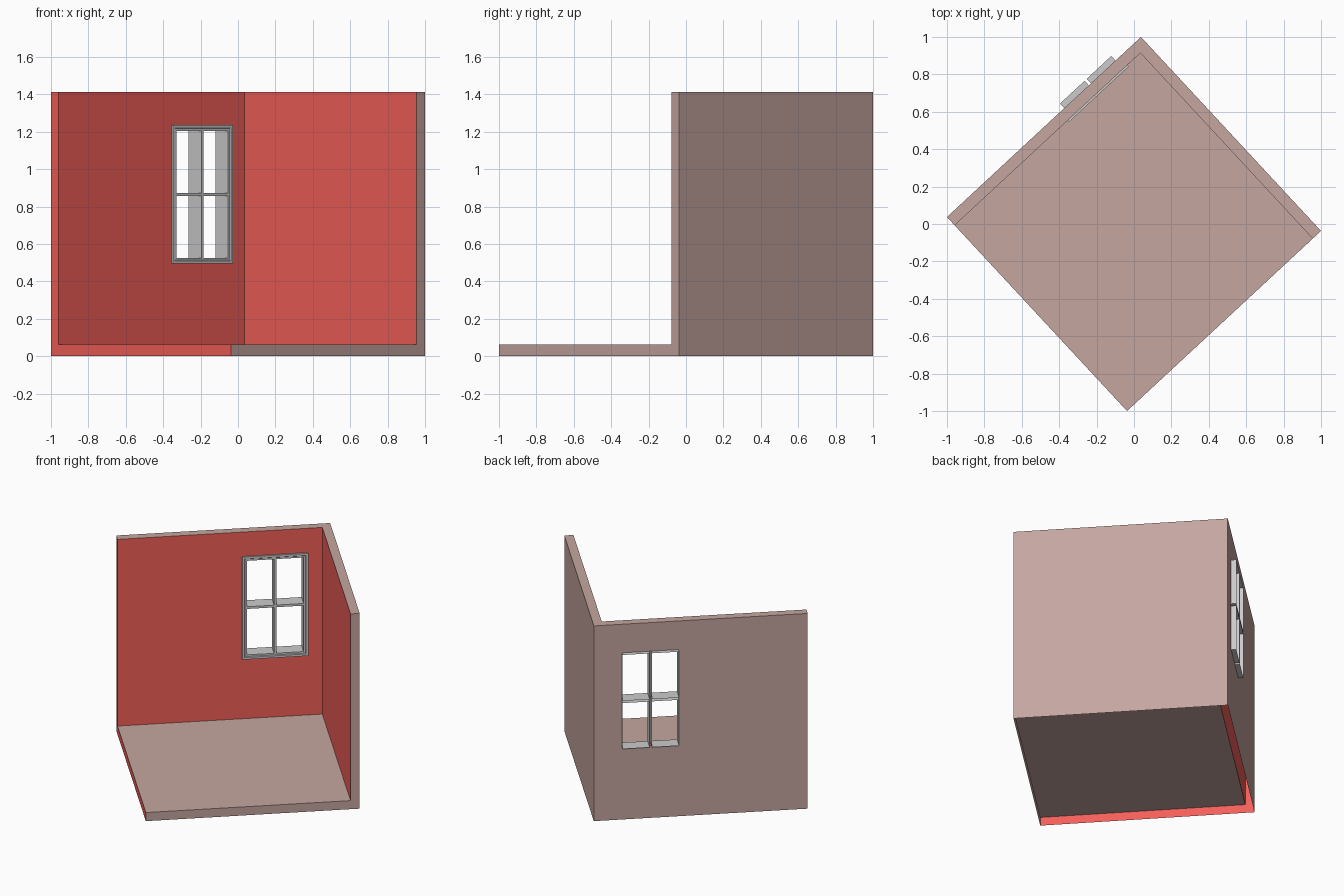
import bpy, bmesh, math
from mathutils import Vector

if "Cube" in bpy.data.objects:
    bpy.data.objects.remove(bpy.data.objects["Cube"])

S, I, F, H = 0.7077, 0.647, 0.062, 1.412   # half side, inner wall plane, floor top, height
TURN = math.radians(42.87)
WU, WZ = 0.335, 0.865                      # window centre along wall, in height
HW, HH = 0.187, 0.34                       # half size of the wall opening
FRONT, BACK = 0.641, 0.741                 # window depth range
BAR = 0.008                                # half width of glazing bars


def material(name, rgb):
    m = bpy.data.materials.new(name)
    m.diffuse_color = (*rgb, 1)
    m.use_nodes = True
    m.node_tree.nodes["Principled BSDF"].inputs["Base Color"].default_value = m.diffuse_color
    return m


def face(bm, pts, normal, mat=0):
    """Polygon turned to face the given direction."""
    f = bm.faces.new([bm.verts.new(p) for p in pts])
    f.normal_update()
    if f.normal.dot(Vector(normal)) < 0:
        f.normal_flip()
    f.material_index = mat


def rect(u, z, hw, hh, v):
    return [(u - hw, v, z - hh), (u + hw, v, z - hh), (u + hw, v, z + hh), (u - hw, v, z + hh)]


def loft(bm, loops, mat=0):
    """Quads between successive four-point loops."""
    rings = [[bm.verts.new(p) for p in l] for l in loops]
    for a, b in zip(rings, rings[1:]):
        for i in range(4):
            j = (i + 1) % 4
            bm.faces.new((a[i], a[j], b[j], b[i])).material_index = mat


def finish(bm, name, mats=()):
    bmesh.ops.remove_doubles(bm, verts=bm.verts, dist=1e-5)
    me = bpy.data.meshes.new(name)
    bm.to_mesh(me)
    bm.free()
    for m in mats:
        me.materials.append(m)
    ob = bpy.data.objects.new(name, me)
    ob.rotation_euler.z = TURN
    bpy.context.collection.objects.link(ob)
    return ob


brown = material("brown", (0.56, 0.38, 0.35))
red = material("red", (0.90, 0.115, 0.10))

# Room shell: thin open-bottomed surfaces, floor and two hollow walls
bm = bmesh.new()
face(bm, [(-S, -S, F), (I, -S, F), (I, I, F), (-S, I, F)], (0, 0, 1))                  # floor
face(bm, [(-S, S, H), (S, S, H), (S, -S, H), (I, -S, H), (I, I, H), (-S, I, H)], (0, 0, 1))  # wall tops
face(bm, [(S, -S, 0), (S, S, 0), (S, S, H), (S, -S, H)], (1, 0, 0))                    # plain wall outside
face(bm, [(I, -S, F), (I, I, F), (I, I, H), (I, -S, H)], (-1, 0, 0), 1)                # plain wall inside
ell = [(-S, 0), (S, 0), (S, H), (I, H), (I, F), (-S, F)]
face(bm, [(a, -S, z) for a, z in ell], (0, -1, 0))                                     # cut edges
face(bm, [(-S, a, z) for a, z in ell], (-1, 0, 0), 1)
# window wall, outside then inside
loft(bm, [rect(WU, WZ, HW, HH, S), rect(0, H / 2, S, H / 2, S)])
ui, uh = (I - S) / 2, (I + S) / 2
loft(bm, [rect(ui, (F + H) / 2, uh, (H - F) / 2, I), rect(WU, WZ, HW, HH, I)], 1)
finish(bm, "room_shell", (brown, red))

# Window frame: stepped moulding around the opening
bm = bmesh.new()
profile = [(0.031, I), (0.031, 0.636), (0.016, 0.636), (0.012, FRONT), (0, FRONT)]
loft(bm, [rect(WU, WZ, HW + d, HH + d, v) for d, v in profile])
finish(bm, "window_frame")

# Glazing bars: a cross of shallow strips
bm = bmesh.new()
for hw, hh in ((BAR, HH), (HW, BAR)):
    face(bm, rect(WU, WZ, hw, hh, FRONT), (0, -1, 0))
finish(bm, "glazing_bars")

# Pane linings: four open sleeves running out through the wall
bm = bmesh.new()
pw, ph = (HW - BAR) / 2, (HH - BAR) / 2
for sx in (-1, 1):
    for sz in (-1, 1):
        u, z = WU + sx * (BAR + pw), WZ + sz * (BAR + ph)
        loft(bm, [rect(u, z, pw, ph, FRONT), rect(u, z, pw, ph, BACK)])
finish(bm, "pane_linings")
